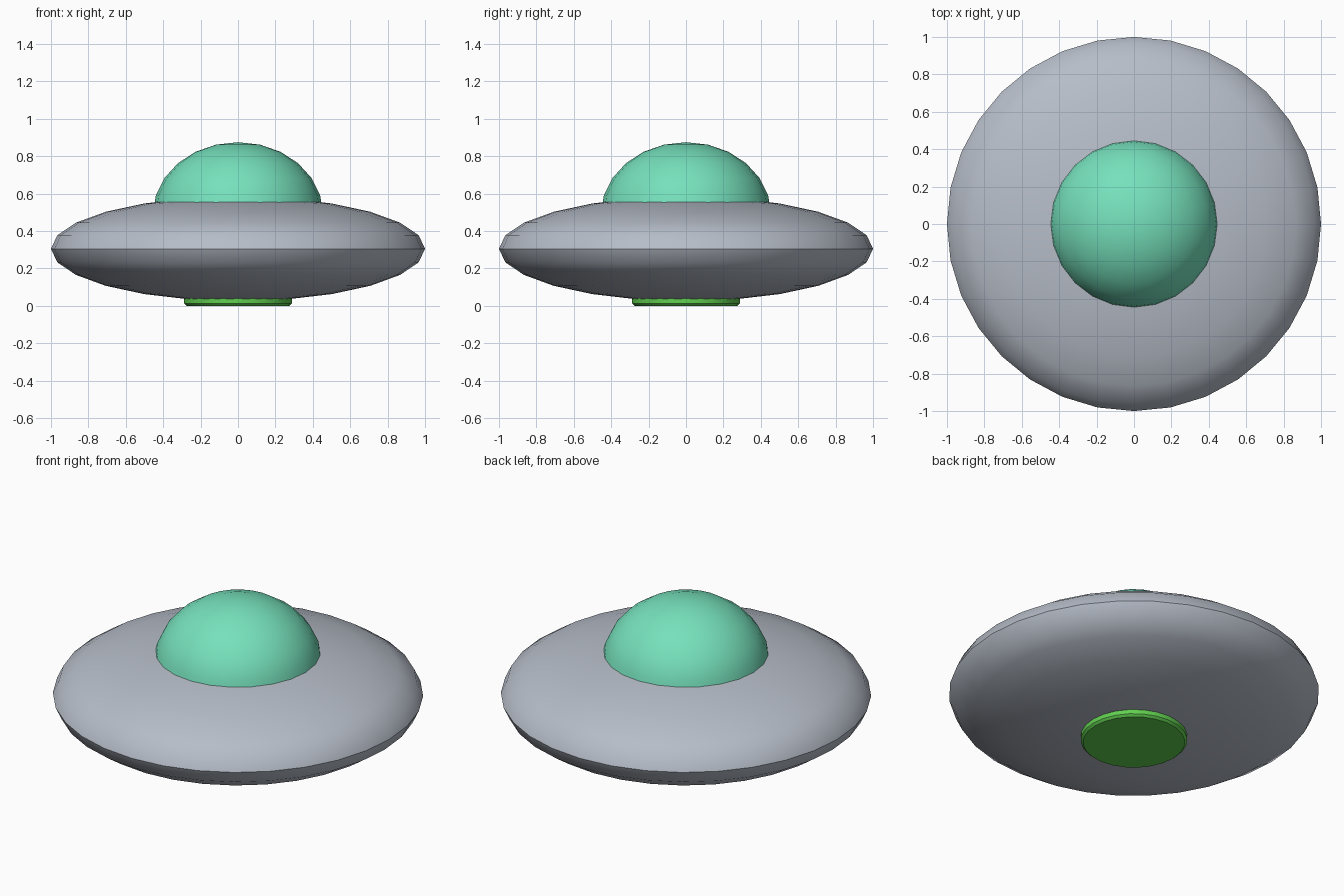
import bpy, bmesh, math

if "Cube" in bpy.data.objects:
    bpy.data.objects.remove(bpy.data.objects["Cube"])


def material(name, color):
    m = bpy.data.materials.new(name)
    m.diffuse_color = (*color, 1)
    m.use_nodes = True
    m.node_tree.nodes["Principled BSDF"].inputs["Base Color"].default_value = m.diffuse_color
    return m


def lathe(name, profile, segments, mat, angle):
    """Spin a (radius, z) profile around z; the first and last rings are closed."""
    bm = bmesh.new()
    rings = []
    for r, z in profile:
        if r < 1e-4:
            rings.append([bm.verts.new((0, 0, z))])
        else:
            rings.append([bm.verts.new((r * math.cos(2 * math.pi * i / segments),
                                        r * math.sin(2 * math.pi * i / segments), z))
                          for i in range(segments)])
    for a, b in zip(rings, rings[1:]):
        for i in range(segments):
            j = (i + 1) % segments
            if len(a) == 1:
                bm.faces.new((a[0], b[j], b[i]))
            elif len(b) == 1:
                bm.faces.new((a[i], a[j], b[0]))
            else:
                bm.faces.new((a[i], a[j], b[j], b[i]))
    for ring in (rings[0], rings[-1]):
        if len(ring) > 1:
            bm.faces.new(ring)
    bmesh.ops.recalc_face_normals(bm, faces=bm.faces)
    mesh = bpy.data.meshes.new(name)
    bm.to_mesh(mesh)
    bm.free()
    mesh.materials.append(mat)
    obj = bpy.data.objects.new(name, mesh)
    bpy.context.collection.objects.link(obj)
    bpy.ops.object.select_all(action='DESELECT')
    obj.select_set(True)
    bpy.context.view_layer.objects.active = obj
    bpy.ops.object.shade_smooth_by_angle(angle=math.radians(angle))
    return obj


def arc(radius, height, center, start, end, steps):
    """Elliptical profile between two latitudes in degrees."""
    points = []
    for k in range(steps + 1):
        t = math.radians(start + (end - start) * k / steps)
        points.append((radius * math.cos(t), center + height * math.sin(t)))
    return points


hull_grey = material("hull grey", (0.47, 0.51, 0.58))
dome_mint = material("dome mint", (0.18, 0.75, 0.50))
light_green = material("light green", (0.12, 0.62, 0.08))

# Flattened saucer hull
lathe("saucer_hull", arc(1.0, 0.28, 0.305, -90, 90, 12), 32, hull_grey, 35)

# Cockpit dome, sunk into the hull
lathe("cockpit_dome", arc(0.455, 0.385, 0.49, 0, 90, 6), 24, dome_mint, 40)

# Landing light disc with a softened lower rim
lathe("landing_light", [(0.275, 0.0), (0.288, 0.012), (0.288, 0.06)], 24, light_green, 30)
